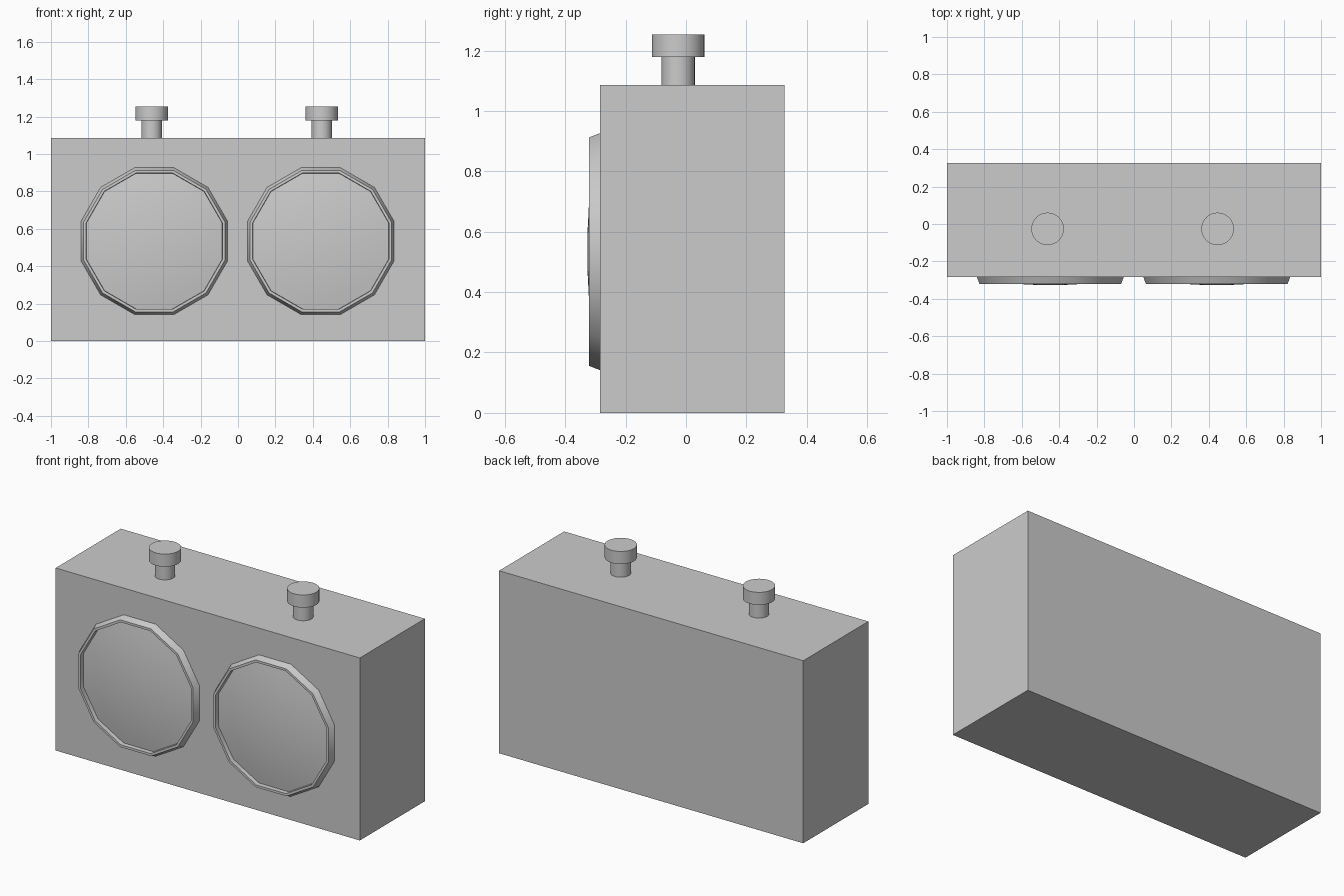
import bpy, bmesh
from math import radians, cos, sin, pi
from mathutils import Matrix

if "Cube" in bpy.data.objects:
    bpy.data.objects.remove(bpy.data.objects["Cube"])


def finish(bm, name, angle=None):
    bmesh.ops.recalc_face_normals(bm, faces=bm.faces)
    mesh = bpy.data.meshes.new(name)
    bm.to_mesh(mesh)
    bm.free()
    obj = bpy.data.objects.new(name, mesh)
    bpy.context.collection.objects.link(obj)
    if angle:
        bpy.ops.object.select_all(action='DESELECT')
        obj.select_set(True)
        bpy.context.view_layer.objects.active = obj
        bpy.ops.object.shade_smooth_by_angle(angle=radians(angle))
    return obj


def lathe(name, profile, sides, matrix, phase=0.0, angle=35):
    """Turn (radius, height) points about z; radius 0 makes a pole."""
    bm = bmesh.new()
    rings = []
    for r, h in profile:
        count = sides if r > 0 else 1
        rings.append([bm.verts.new((r * cos(phase + 2 * pi * i / sides),
                                    r * sin(phase + 2 * pi * i / sides), h))
                      for i in range(count)])
    for a, b in zip(rings, rings[1:]):
        for i in range(sides):
            quad = [a[i % len(a)], a[(i + 1) % len(a)],
                    b[(i + 1) % len(b)], b[i % len(b)]]
            bm.faces.new(list(dict.fromkeys(quad)))
    bm.transform(matrix)
    return finish(bm, name, angle)


# Case
Y_FRONT, Y_BACK, HEIGHT = -0.284, 0.327, 1.085
bm = bmesh.new()
bmesh.ops.create_cube(bm, size=1)
bm.transform(Matrix.Translation((0, (Y_FRONT + Y_BACK) / 2, HEIGHT / 2))
             @ Matrix.Diagonal((2, Y_BACK - Y_FRONT, HEIGHT, 1)))
finish(bm, "case")

# Twelve-sided dials: sloped bezel ring around a recessed domed glass
FLAT = 1 / cos(pi / 12)          # flat-to-flat radius -> corner radius
bezel = [(0.3925 * FLAT, 0), (0.378 * FLAT, 0.038),
         (0.364 * FLAT, 0.038), (0.362 * FLAT, 0.004)]
glass = [(0.364 * FLAT * t, 0.043 - 0.031 * t * t)
         for t in (1, 0.85, 0.7, 0.55, 0.4, 0.2, 0)]
for side, x in (("left", -0.4475), ("right", 0.4425)):
    place = Matrix.Translation((x, Y_FRONT, 0.534)) @ Matrix.Rotation(pi / 2, 4, 'X')
    lathe(side + "_bezel", bezel, 12, place, pi / 12)
    lathe(side + "_glass", glass, 12, place, pi / 12)

# Push buttons: thin stem under a wider cap
button = [(0, -0.01), (0.055, -0.01), (0.055, 0.093), (0.087, 0.093),
          (0.087, 0.168), (0, 0.168)]
for side, x in (("left", -0.462), ("right", 0.447)):
    lathe(side + "_button", button, 32, Matrix.Translation((x, -0.026, HEIGHT)))
